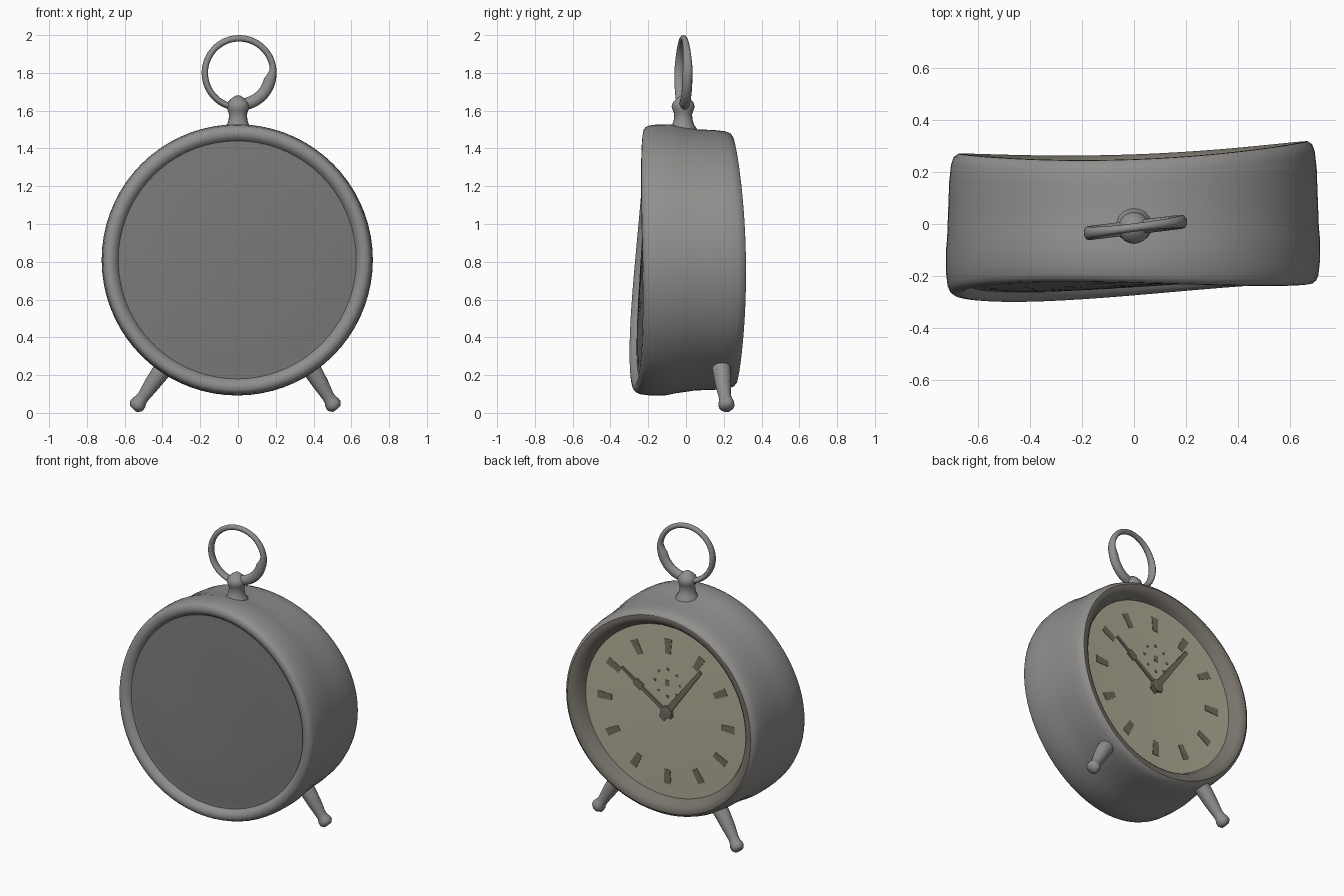
import bpy, bmesh
from math import sin, cos, pi, radians
from mathutils import Vector

if "Cube" in bpy.data.objects:
    bpy.data.objects.remove(bpy.data.objects["Cube"])

CZ = 0.81   # height of the clock centre


def material(name, rgb):
    m = bpy.data.materials.new(name)
    m.diffuse_color = (*rgb, 1)
    m.use_nodes = True
    m.node_tree.nodes["Principled BSDF"].inputs["Base Color"].default_value = m.diffuse_color
    return m


steel = material("aged_steel", (0.28, 0.275, 0.265))
plate = material("plate_grey", (0.19, 0.19, 0.19))
bezel = material("tarnished_bezel", (0.19, 0.175, 0.15))
cream = material("dial_cream", (0.45, 0.425, 0.32))
dark = material("dial_dark", (0.17, 0.155, 0.115))


def skin(name, rows, loop=False, caps=False, mat=steel, angle=40):
    """Join equal rings of points into a smooth surface."""
    bm = bmesh.new()
    vs = [[bm.verts.new(p) for p in row] for row in rows]
    n = len(rows[0])
    for i in range(len(vs) if loop else len(vs) - 1):
        a, b = vs[i], vs[(i + 1) % len(vs)]
        for j in range(n):
            k = (j + 1) % n
            bm.faces.new((a[j], a[k], b[k], b[j]))
    if caps:
        bm.faces.new(vs[0])
        bm.faces.new(vs[-1])
    bmesh.ops.remove_doubles(bm, verts=bm.verts, dist=1e-5)
    bmesh.ops.recalc_face_normals(bm, faces=bm.faces)
    me = bpy.data.meshes.new(name)
    bm.to_mesh(me)
    bm.free()
    ob = bpy.data.objects.new(name, me)
    bpy.context.collection.objects.link(ob)
    me.materials.append(mat)
    bpy.context.view_layer.objects.active = ob
    ob.select_set(True)
    bpy.ops.object.shade_smooth_by_angle(angle=radians(angle))
    ob.select_set(False)
    return ob


def warp(x, h, t):
    """Place a point in the slightly bent case: t = 0 front, 1 back."""
    u, v = x / 0.7, h / 0.7
    front = -0.25 + 0.02 * u + 0.025 * v - 0.04 * u * v
    back = 0.275 + 0.025 * u - 0.01 * v + 0.02 * (u * u - v * v)
    squash = 1 - 0.025 * min(1, max(0, (t - 0.3) / 0.3))
    return Vector((x - 0.004, front + (back - front) * t, CZ + h * squash))


def lathe(name, profile, n=72, **kw):
    rows = [[warp(r * sin(2 * pi * j / n), r * cos(2 * pi * j / n), t)
             for j in range(n)] for r, t in profile]
    return skin(name, rows, **kw)


def tube(name, path, n=20, **kw):
    """Round tube along (x, y, z, radius) points."""
    pts = [Vector(p[:3]) for p in path]
    rows = []
    for i, p in enumerate(pts):
        d = (pts[min(i + 1, len(pts) - 1)] - pts[max(i - 1, 0)]).normalized()
        a = d.cross(Vector((0, 1, 0))).normalized()
        b = d.cross(a)
        rows.append([p + path[i][3] * (a * cos(2 * pi * j / n) + b * sin(2 * pi * j / n))
                     for j in range(n)])
    return skin(name, rows, caps=True, **kw)


def dial_strip(name, a, r0, r1, w0, w1, t=0.868, h=0.0):
    """Thin tapered bar on the dial at a clock angle (seen from the back)."""
    d, s = (-sin(a), cos(a)), (cos(a), sin(a))
    rows = []
    for tt in (t - 0.01, t + 0.008):
        rows.append([warp(d[0] * r + s[0] * w, d[1] * r + s[1] * w + h, tt)
                     for r, w in ((r0, -w0), (r0, w0), (r1, w1), (r1, -w1))])
    return skin(name, rows, caps=True, mat=dark)


# Case: front rim and slightly tapering wall
lathe("case", [(0.63, 0.06), (0.64, 0.03), (0.655, 0.008), (0.67, 0.0), (0.69, 0.005),
               (0.703, 0.025), (0.711, 0.06), (0.717, 0.15), (0.718, 0.3), (0.713, 0.4),
               (0.709, 0.6), (0.705, 0.8), (0.698, 0.92), (0.688, 0.975), (0.67, 1.0)],
      angle=60)
# Back bezel sloping in to the dial
lathe("back_bezel", [(0.67, 1.0), (0.65, 1.0), (0.63, 0.985), (0.61, 0.95),
                     (0.595, 0.9), (0.585, 0.86)], mat=bezel, angle=60)
# Plain front plate and dial at the back
lathe("front_plate", [(0.0, 0.03), (0.2, 0.033), (0.4, 0.04), (0.55, 0.05), (0.6, 0.06),
                      (0.632, 0.06)], mat=plate)
lathe("dial", [(0.0, 0.87), (0.2, 0.87), (0.4, 0.87), (0.59, 0.87)], mat=cream)

# Hour marks, hands, hub and small alarm dial
for k in range(12):
    dial_strip("hour_mark", k * pi / 6, 0.40, 0.50, 0.02, 0.026)
dial_strip("hour_hand", radians(36), -0.06, 0.42, 0.024, 0.012, t=0.885)
dial_strip("minute_hand", radians(-55), -0.05, 0.40, 0.014, 0.008, t=0.885)
dial_strip("minute_hand_bulge", radians(-55), 0.22, 0.28, 0.024, 0.024, t=0.885)
lathe("hand_hub", [(0.045, 0.86), (0.04, 0.9), (0.0, 0.91)], n=24, mat=dark)
dial_strip("alarm_hand", 0, -0.02, 0.02, 0.016, 0.016, h=0.2)
for k in range(8):
    dial_strip("alarm_tick", k * pi / 4, 0.085, 0.1, 0.008, 0.008, h=0.2)

# Stem: flared foot, neck, ball and tip
stem = [(1.45, 0.085), (1.5, 0.075), (1.525, 0.058), (1.55, 0.05), (1.58, 0.047), (1.6, 0.054),
        (1.622, 0.061), (1.645, 0.054), (1.665, 0.034), (1.68, 0.012)]
tube("handle_stem", [(0.0, -0.015, z, r) for z, r in stem])

# Ring handle, turned slightly, worn thick at the lower right
rows, yaw = [], radians(7)
for i in range(64):
    a = 2 * pi * i / 64
    deg = (i * 360 / 64 + 180) % 360 - 180
    w = 0.034 + (0.03 * min(1, (8 - deg) / 20) if -85 < deg < 8 else 0)
    hy = 0.027 - 0.011 * max(0, sin(a))
    row = []
    for j in range(12):
        b = 2 * pi * j / 12
        r = 0.2 - w / 2 + w / 2 * cos(b)
        x, y = r * cos(a), hy * sin(b)
        row.append((0.006 + x * cos(yaw) - y * sin(yaw),
                    -0.013 + x * sin(yaw) + y * cos(yaw), 1.8 + r * sin(a)))
    rows.append(row)
skin("ring_handle", rows, loop=True, angle=60)

# Splayed legs with ball feet
for side, name, off in ((-1, "left_leg", 0.03), (1, "right_leg", 0.0)):
    leg = [(0.34, 0.18, 0.3, 0.052), (0.40, 0.19, 0.215, 0.048), (0.44, 0.197, 0.15, 0.042),
           (0.475, 0.205, 0.09, 0.033), (0.488, 0.21, 0.07, 0.034), (0.498, 0.213, 0.053, 0.042),
           (0.51, 0.215, 0.036, 0.042), (0.522, 0.217, 0.022, 0.026)]
    tube(name, [(side * (x + off * (0.3 - z) / 0.27), y, z, r) for x, y, z, r in leg], angle=60)
